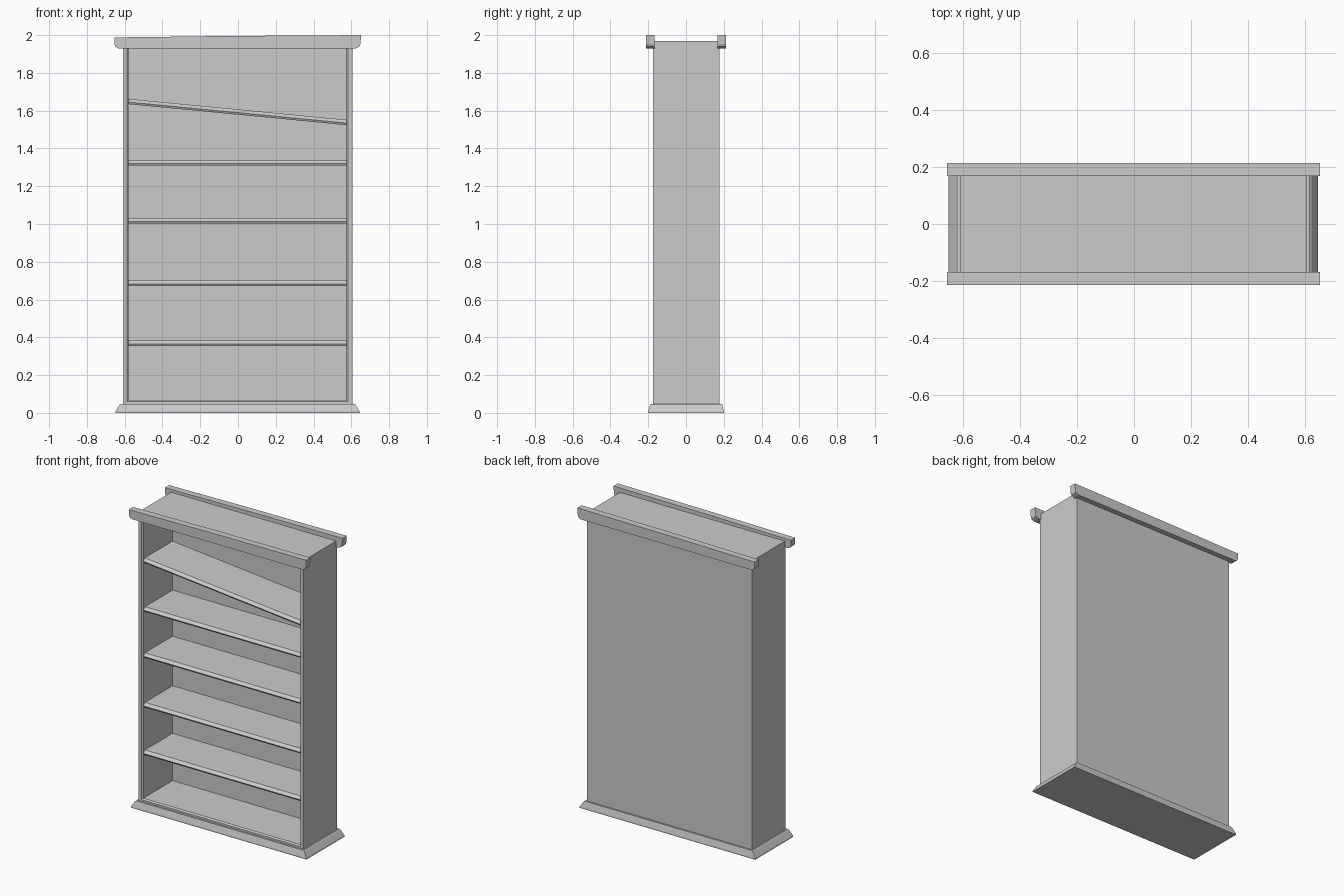
import bpy, bmesh
from mathutils import Vector

if "Cube" in bpy.data.objects:
    bpy.data.objects.remove(bpy.data.objects["Cube"])


def loft(name, rings):
    """Join closed rings of points into a solid, capping first and last."""
    bm = bmesh.new()
    loops = [[bm.verts.new(p) for p in ring] for ring in rings]
    for a, b in zip(loops, loops[1:]):
        n = len(a)
        for i in range(n):
            bm.faces.new((a[i], a[(i + 1) % n], b[(i + 1) % n], b[i]))
    bm.faces.new(loops[0])
    bm.faces.new(loops[-1])
    bmesh.ops.recalc_face_normals(bm, faces=bm.faces)
    mesh = bpy.data.meshes.new(name)
    bm.to_mesh(mesh)
    bm.free()
    obj = bpy.data.objects.new(name, mesh)
    bpy.context.collection.objects.link(obj)
    return obj


def upright(x0, x1, z0, z1, y):
    return [Vector(p) for p in ((x0, y, z0), (x1, y, z0), (x1, y, z1), (x0, y, z1))]


def flat(x0, x1, y0, y1, z):
    return [Vector(p) for p in ((x0, y0, z), (x1, y0, z), (x1, y1, z), (x0, y1, z))]


# Cabinet: outer box, front rim with small chamfer, hollow interior
loft("cabinet_body", [
    upright(-0.61, 0.605, 0.04, 1.97, 0.178),
    upright(-0.61, 0.605, 0.04, 1.97, -0.175),
    upright(-0.588, 0.583, 0.06, 1.95, -0.175),
    upright(-0.58, 0.575, 0.068, 1.94, -0.166),
    upright(-0.58, 0.575, 0.068, 1.94, 0.14),
])

# Flared plinth
loft("plinth", [
    flat(-0.65, 0.645, -0.2, 0.2, 0.0),
    flat(-0.648, 0.643, -0.2, 0.2, 0.009),
    flat(-0.627, 0.622, -0.19, 0.192, 0.043),
    flat(-0.62, 0.615, -0.188, 0.19, 0.048),
])

# Top rails, slightly crooked, with clipped lower corners
rail_profile = [(-0.635, 1.93), (0.625, 1.93), (0.642, 1.939), (0.648, 1.952),
                (0.652, 2.0), (-0.1, 1.995), (-0.45, 1.99), (-0.655, 1.988), (-0.655, 1.952),
                (-0.648, 1.938)]
for name, y0, y1 in (("front_rail", -0.213, -0.168), ("back_rail", 0.168, 0.213)):
    loft(name, [[(x, y, z) for x, z in rail_profile] for y in (y0, y1)])

# Shelves with a chamfered front edge; the top one has slipped on the right
shelf_heights = [(0.355, 0.355), (0.672, 0.672), (1.002, 1.002),
                 (1.309, 1.309), (1.635, 1.523)]
shelf_profile = [(-0.16, 0.0), (-0.166, 0.011), (-0.15, 0.028), (0.145, 0.028), (0.145, 0.0)]
for i, (left, right) in enumerate(shelf_heights):
    loft(f"shelf_{i + 1}", [[(x, y, base + z) for y, z in shelf_profile]
                            for x, base in ((-0.585, left), (0.58, right))])
